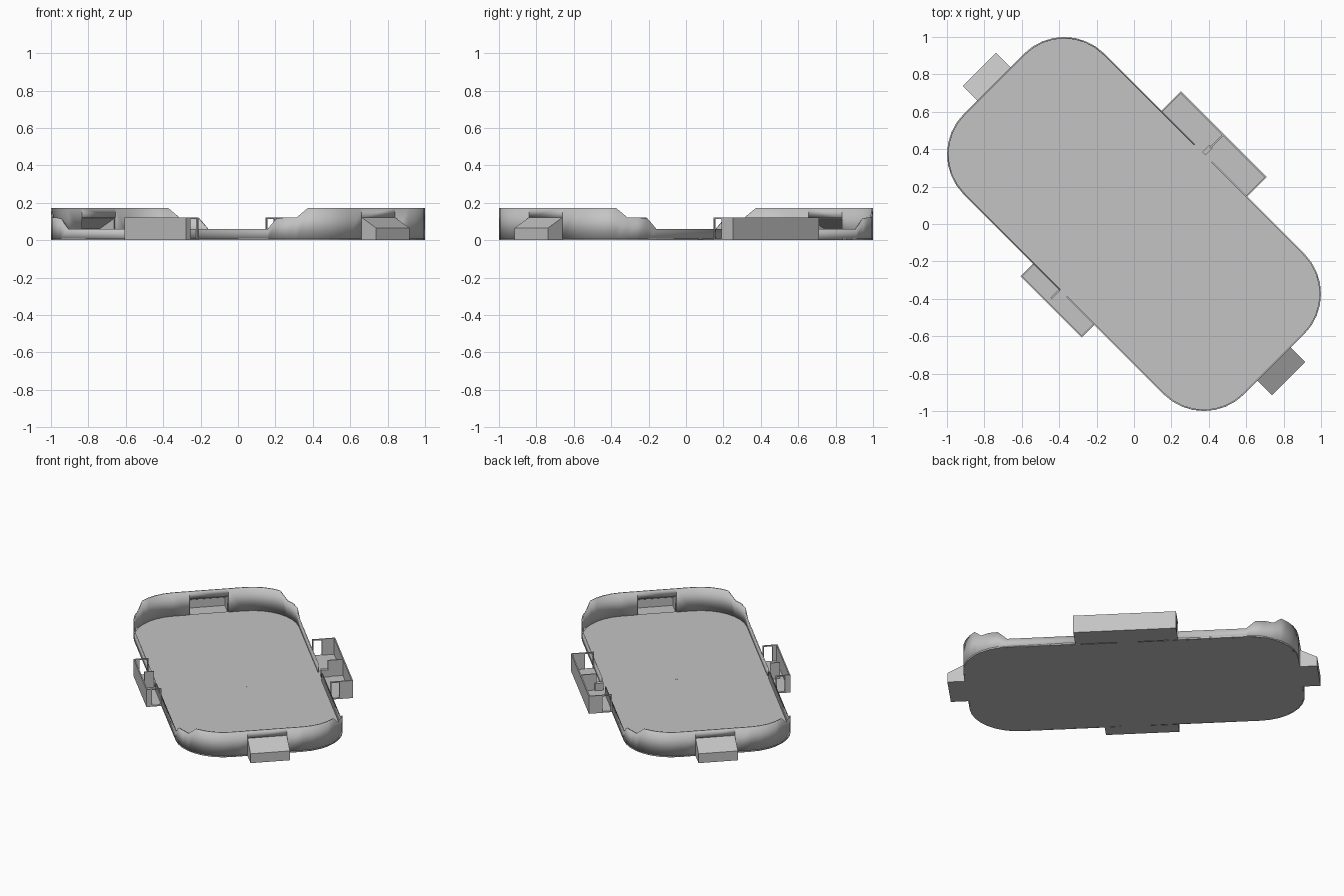
import bpy
import bmesh
import math
from mathutils import Matrix

cube = bpy.data.objects.get("Cube")
if cube:
    bpy.data.objects.remove(cube)

grey = bpy.data.materials.new("plain_grey")
grey.use_nodes = True
colour = (0.55, 0.55, 0.55, 1)
grey.diffuse_color = colour
grey.node_tree.nodes["Principled BSDF"].inputs["Base Color"].default_value = colour

# Tray is modelled along x, then turned on the diagonal
TURN = Matrix.Rotation(math.radians(-45), 4, "Z")
L, W, R = 1.06, 0.532, 0.304      # half length, half width, corner radius
RIM, TOP, CLIP = 0.06, 0.172, 0.122
FLOOR, THIN = 0.01, 0.008


def finish(name, bm, thickness=0):
    mesh = bpy.data.meshes.new(name)
    bmesh.ops.remove_doubles(bm, verts=bm.verts, dist=0.0001)
    bm.to_mesh(mesh)
    bm.free()
    mesh.materials.append(grey)
    obj = bpy.data.objects.new(name, mesh)
    bpy.context.collection.objects.link(obj)
    obj.matrix_world = TURN
    if thickness:
        solid = obj.modifiers.new("thickness", "SOLIDIFY")
        solid.thickness = thickness
        solid.offset = -1
    return obj


def sheet(name, polygons, thickness=THIN):
    bm = bmesh.new()
    for poly in polygons:
        bm.faces.new([bm.verts.new(p) for p in poly])
    return finish(name, bm, thickness)


def add_box(bm, x0, x1, y0, y1, z0, z1):
    place = Matrix.Translation(((x0 + x1) / 2, (y0 + y1) / 2, (z0 + z1) / 2))
    size = Matrix.Diagonal((abs(x1 - x0), abs(y1 - y0), abs(z1 - z0), 1))
    bmesh.ops.create_cube(bm, size=1, matrix=place @ size)


# Rounded outline; the rim steps up through each corner
corner_heights = [RIM, 0.115, CLIP, CLIP] + [TOP] * 5
quarter = []
for i, h in enumerate(corner_heights):
    a = math.radians(90) * i / 8
    quarter.append((L - R + R * math.sin(a), W - R + R * math.cos(a), h))


def flip(points, sx, sy):
    return [(x * sx, y * sy, h) for x, y, h in points]


outline = (quarter + flip(quarter[::-1], 1, -1)
           + flip(quarter, -1, -1) + flip(quarter[::-1], -1, 1))

# Floor
bm = bmesh.new()
face = bm.faces.new([bm.verts.new((x, y, 0)) for x, y, h in reversed(outline)])
bm.normal_update()
up = bmesh.ops.extrude_face_region(bm, geom=[face])
bmesh.ops.translate(bm, vec=(0, 0, FLOOR),
                    verts=[v for v in up["geom"] if isinstance(v, bmesh.types.BMVert)])
bm.faces.new([bm.verts.new((x, y, 0)) for x, y, h in reversed(outline)])
bmesh.ops.remove_doubles(bm, verts=bm.verts, dist=0.0001)
bmesh.ops.recalc_face_normals(bm, faces=bm.faces)
finish("tray_floor", bm)

# Wall, with openings at both ends and notches in the long sides
END = 0.126
walls = []


def wall(p, q, low=0):
    (x0, y0, h0), (x1, y1, h1) = p, q
    walls.append([(x0, y0, low), (x0, y0, h0), (x1, y1, h1), (x1, y1, low)])


for i, p in enumerate(outline):
    q = outline[(i + 1) % len(outline)]
    if abs(p[0]) == L and p[0] == q[0]:
        s = math.copysign(1, p[1])
        a, b = (L * s, END * s, TOP), (L * s, -END * s, TOP)
        wall(p, a)
        wall(a, b, CLIP)
        wall(b, q)
    elif abs(p[1]) == W and p[1] == q[1]:
        gaps = (-0.07, 0.06) if p[1] > 0 else (0.02, -0.03)
        wall(p, (gaps[0], p[1], RIM))
        wall((gaps[1], p[1], RIM), q)
    else:
        wall(p, q)
tray_wall = sheet("tray_wall", [w[::-1] for w in walls])
bm = bmesh.new()
bm.from_mesh(tray_wall.data)
for f in bm.faces:
    if f.normal.dot(f.calc_center_median()) < 0:
        f.normal_flip()
bm.to_mesh(tray_wall.data)
bm.free()

# Hollow sloped lugs at both ends
for name, s in (("front_end_lug", 1), ("back_end_lug", -1)):
    out, low = L + 0.11, 0.065
    near, far = (L, 0), (out, 0)
    profile = [near, far, (out, low), (L, CLIP)]
    side = [[(x * s, y * s, z) for x, z in profile] for y in (-END, END)]
    a, b = side
    panels = [a, b[::-1]]
    for i in range(3):
        panels.append([a[i + 1], a[i], b[i], b[i + 1]])
    sheet(name, panels)


# Side pockets: floor, outer wall, slotted ends and a divider
def pocket(name, side, half, depth, divider, divider_start):
    bm = bmesh.new()
    inner, outer, slot = W * side, (W + depth) * side, (W + 0.06) * side
    t = THIN * side
    add_box(bm, -half, half, inner, outer, 0, FLOOR)
    add_box(bm, -half, half, outer - t, outer, 0, CLIP)
    for e in (-1, 1):
        x0, x1 = e * half, e * (half - THIN)
        add_box(bm, x0, x1, slot, outer, 0, CLIP)
        add_box(bm, x0, x1, inner, slot, CLIP - THIN, CLIP)
        add_box(bm, x0, x1, inner, inner + t, 0, CLIP)
    add_box(bm, divider, divider + THIN, divider_start[0], divider_start[1], 0, CLIP)
    return finish(name, bm)


pocket("large_side_pocket", 1, 0.325, 0.147, -0.004, (0.575, W + 0.147))
pocket("small_side_pocket", -1, 0.232, 0.095, -0.036, (-0.595, -W))

# Small stub in the notch and the centre pip
bm = bmesh.new()
add_box(bm, -0.015, 0.01, 0.53, 0.585, 0, RIM)
finish("notch_stub", bm)
bm = bmesh.new()
bmesh.ops.create_cone(bm, cap_ends=True, segments=8, radius1=0.006, radius2=0.006,
                      depth=0.004, matrix=Matrix.Translation((0.066, 0.05, FLOOR)))
finish("floor_pip", bm)

# Soft shading round the corners
bpy.ops.object.select_all(action="DESELECT")
tray_wall.select_set(True)
bpy.context.view_layer.objects.active = tray_wall
bpy.ops.object.shade_smooth_by_angle(angle=math.radians(30))
